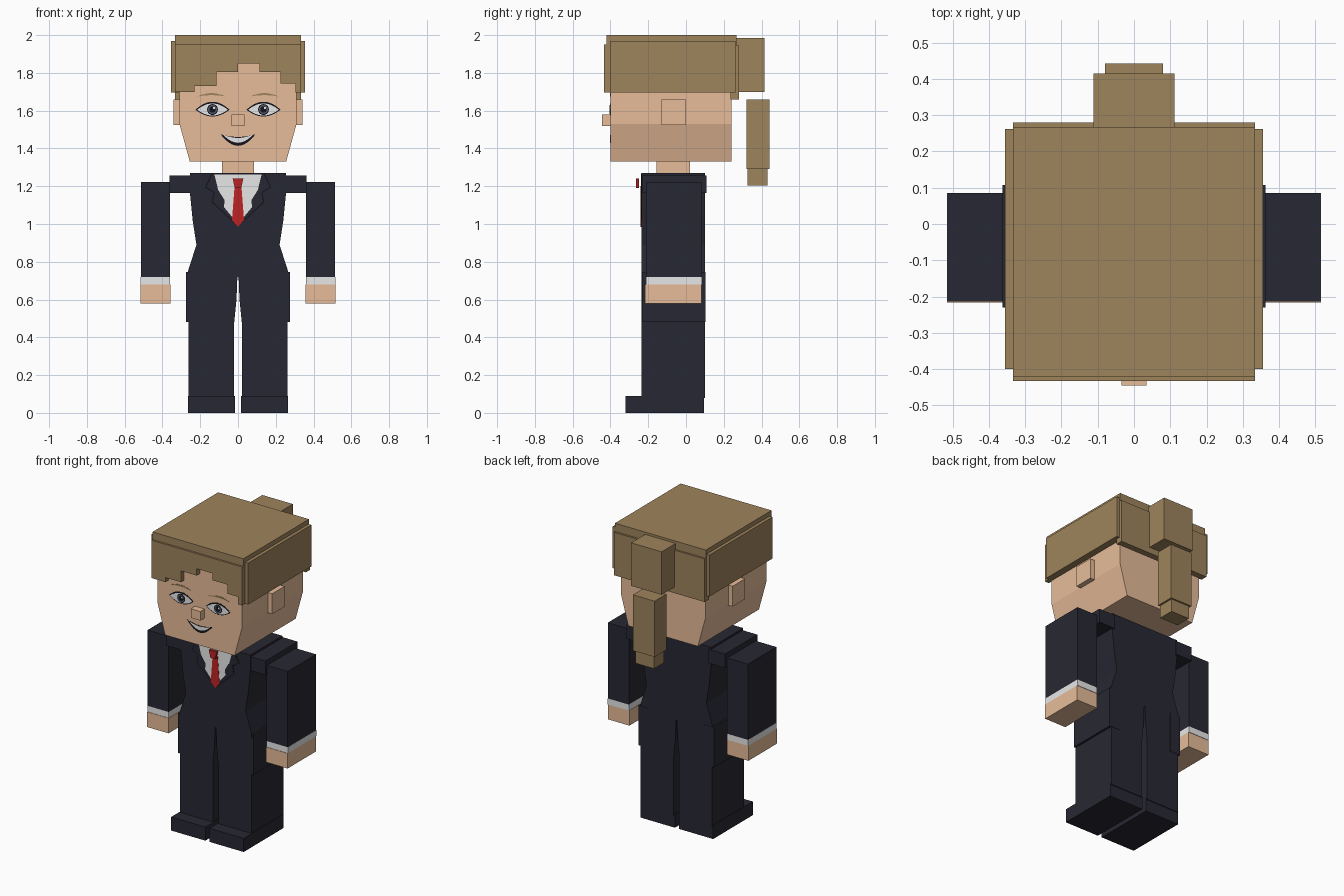
import bpy, bmesh, math

cube = bpy.data.objects.get("Cube")
if cube:
    bpy.data.objects.remove(cube, do_unlink=True)


def material(name, rgb):
    """Flat colour given as 0-255 screen values, stored linear."""
    lin = [((c / 255 + 0.055) / 1.055) ** 2.4 for c in rgb] + [1]
    m = bpy.data.materials.new(name)
    m.use_nodes = True
    m.diffuse_color = lin
    m.node_tree.nodes["Principled BSDF"].inputs["Base Color"].default_value = lin
    return m


SKIN = material("skin", (232, 189, 154))
HAIR = material("hair brown", (158, 132, 92))
SUIT = material("suit navy", (39, 39, 51))
WHITE = material("shirt white", (237, 237, 237))
RED = material("tie red", (190, 34, 34))
BLACK = material("line black", (18, 18, 26))
GREY = material("iris grey", (82, 92, 108))


def prism(name, outline, y0, y1, mat):
    """Extrude an x-z outline from y0 back to y1."""
    bm = bmesh.new()
    front = [bm.verts.new((x, y0, z)) for x, z in outline]
    back = [bm.verts.new((x, y1, z)) for x, z in outline]
    bm.faces.new(front)
    bm.faces.new(back[::-1])
    n = len(front)
    for i in range(n):
        j = (i + 1) % n
        bm.faces.new((front[i], back[i], back[j], front[j]))
    bmesh.ops.recalc_face_normals(bm, faces=bm.faces)
    mesh = bpy.data.meshes.new(name)
    bm.to_mesh(mesh)
    bm.free()
    mesh.materials.append(mat)
    obj = bpy.data.objects.new(name, mesh)
    bpy.context.collection.objects.link(obj)
    return obj


def rect(x0, x1, z0, z1):
    return [(x0, z0), (x1, z0), (x1, z1), (x0, z1)]


def box(name, x, y, z, mat):
    return prism(name, rect(*x, *z), *y, mat)


def pair(name, outline, y0, y1, mat):
    """Same part on both sides."""
    prism("left_" + name, outline, y0, y1, mat)
    prism("right_" + name, [(-x, z) for x, z in outline], y0, y1, mat)


def symmetric(half):
    """Close a half outline by mirroring it in x."""
    return half + [(-x, z) for x, z in reversed(half) if x > 0]


def lens(cx, cz, w, up, down, n=12):
    """Shape between two parabolas that meet at both ends."""
    ts = [-1 + 2 * i / n for i in range(n + 1)]
    top = [(cx + w * t, cz + up * (1 - t * t)) for t in ts]
    low = [(cx + w * t, cz + down * (1 - t * t)) for t in ts[1:-1]]
    return top + low[::-1]


def disc(cx, cz, r, n=16):
    return [(cx + r * math.cos(math.tau * i / n),
             cz + r * math.sin(math.tau * i / n)) for i in range(n)]


# Head and neck
prism("head", symmetric([(0.255, 1.33), (0.31, 1.53), (0.31, 1.95)]), -0.40, 0.24, SKIN)
box("neck", (-0.085, 0.085), (-0.155, 0.02), (1.25, 1.34), SKIN)
box("nose", (-0.035, 0.035), (-0.445, -0.39), (1.52, 1.58), SKIN)
pair("ear", rect(0.30, 0.342, 1.525, 1.66), -0.13, 0.0, SKIN)

# Hair
box("hair_top", (-0.333, 0.333), (-0.42, 0.268), (1.94, 2.0), HAIR)
fringe = [(0.333, 1.95), (-0.333, 1.95), (-0.333, 1.70)]
steps = [(-0.23, 1.70), (-0.115, 1.73), (0.0, 1.805), (0.115, 1.85),
         (0.225, 1.805), (0.305, 1.745), (0.333, 1.695)]
for i, (x, z) in enumerate(steps):
    fringe.append((x, z))
    if i + 1 < len(steps):
        fringe.append((x, steps[i + 1][1]))
prism("hair_fringe", fringe, -0.433, -0.395, HAIR)
pair("hair_side", rect(0.305, 0.355, 1.695, 1.97), -0.40, 0.262, HAIR)
box("hair_back", (-0.333, 0.333), (0.235, 0.28), (1.66, 1.945), HAIR)
box("hair_bun", (-0.112, 0.112), (0.26, 0.415), (1.70, 1.985), HAIR)
box("ponytail", (-0.08, 0.08), (0.32, 0.443), (1.29, 1.66), HAIR)
box("ponytail_tip", (-0.068, 0.068), (0.326, 0.432), (1.205, 1.29), HAIR)

# Painted face: each layer sits just in front of the one below
FACE = -0.40
pair("eye_outline", lens(0.135, 1.605, 0.09, 0.042, -0.036), FACE - 0.001, FACE, BLACK)
pair("eye_white", lens(0.135, 1.605, 0.081, 0.033, -0.031), FACE - 0.002, FACE, WHITE)
pair("iris", disc(0.135, 1.606, 0.029), FACE - 0.003, FACE, BLACK)
pair("iris_ring", disc(0.135, 1.606, 0.024), FACE - 0.004, FACE, GREY)
pair("pupil", disc(0.135, 1.606, 0.017), FACE - 0.005, FACE, BLACK)
for side, cx in (("left", 0.135), ("right", -0.135)):
    prism(side + "_eye_glint", disc(cx + 0.008, 1.614, 0.006, 8), FACE - 0.006, FACE, WHITE)
pair("eyebrow", lens(0.14, 1.675, 0.075, 0.018, 0.007), FACE - 0.002, FACE, HAIR)
prism("mouth", lens(0, 1.475, 0.092, -0.014, -0.061), FACE - 0.001, FACE, BLACK)
prism("teeth", lens(0, 1.472, 0.078, -0.016, -0.042), FACE - 0.002, FACE, WHITE)

# Jacket
CHEST = -0.235
prism("torso", symmetric([(0.265, 0.72), (0.265, 0.75), (0.22, 0.89), (0.24, 1.02),
                          (0.255, 1.17), (0.255, 1.27)]), CHEST, 0.10, SUIT)
pair("shoulder", rect(0.24, 0.362, 1.165, 1.257), -0.23, 0.108, SUIT)

# Shirt front, lapels and tie
pair("lapel_edge", [(0.0, 0.985), (0.14, 1.115), (0.13, 1.165), (0.175, 1.195), (0.14, 1.268),
                    (0.0, 1.268)], CHEST - 0.001, CHEST, BLACK)
pair("lapel", [(0.0, 0.992), (0.133, 1.117), (0.123, 1.167), (0.167, 1.197), (0.134, 1.268),
               (0.0, 1.268)], CHEST - 0.002, CHEST, SUIT)
prism("shirt_front", symmetric([(0.0, 1.0), (0.075, 1.09), (0.07, 1.125), (0.105, 1.18),
                                (0.125, 1.262)]), CHEST - 0.003, CHEST, WHITE)
prism("tie", symmetric([(0.0, 0.985), (0.032, 1.02), (0.018, 1.20)]), CHEST - 0.005, CHEST, RED)
prism("tie_knot", symmetric([(0.017, 1.19), (0.028, 1.24)]), -0.265, -0.249, RED)

# Arms
ARM_Y = (-0.213, 0.085)
pair("sleeve", rect(0.36, 0.514, 0.72, 1.222), *ARM_Y, SUIT)
pair("cuff", rect(0.36, 0.515, 0.68, 0.72), *ARM_Y, WHITE)
pair("hand", rect(0.358, 0.515, 0.58, 0.68), -0.216, 0.082, SKIN)

# Legs and shoes
pair("leg", [(0.02, 0.08), (0.262, 0.08), (0.262, 0.75), (0.0, 0.75), (0.003, 0.725),
             (0.008, 0.6), (0.02, 0.48)], CHEST, 0.10, SUIT)
pair("hip", rect(0.2, 0.276, 0.48, 0.745), -0.234, 0.102, SUIT)
pair("shoe", rect(0.015, 0.266, 0.0, 0.09), -0.32, 0.095, SUIT)
